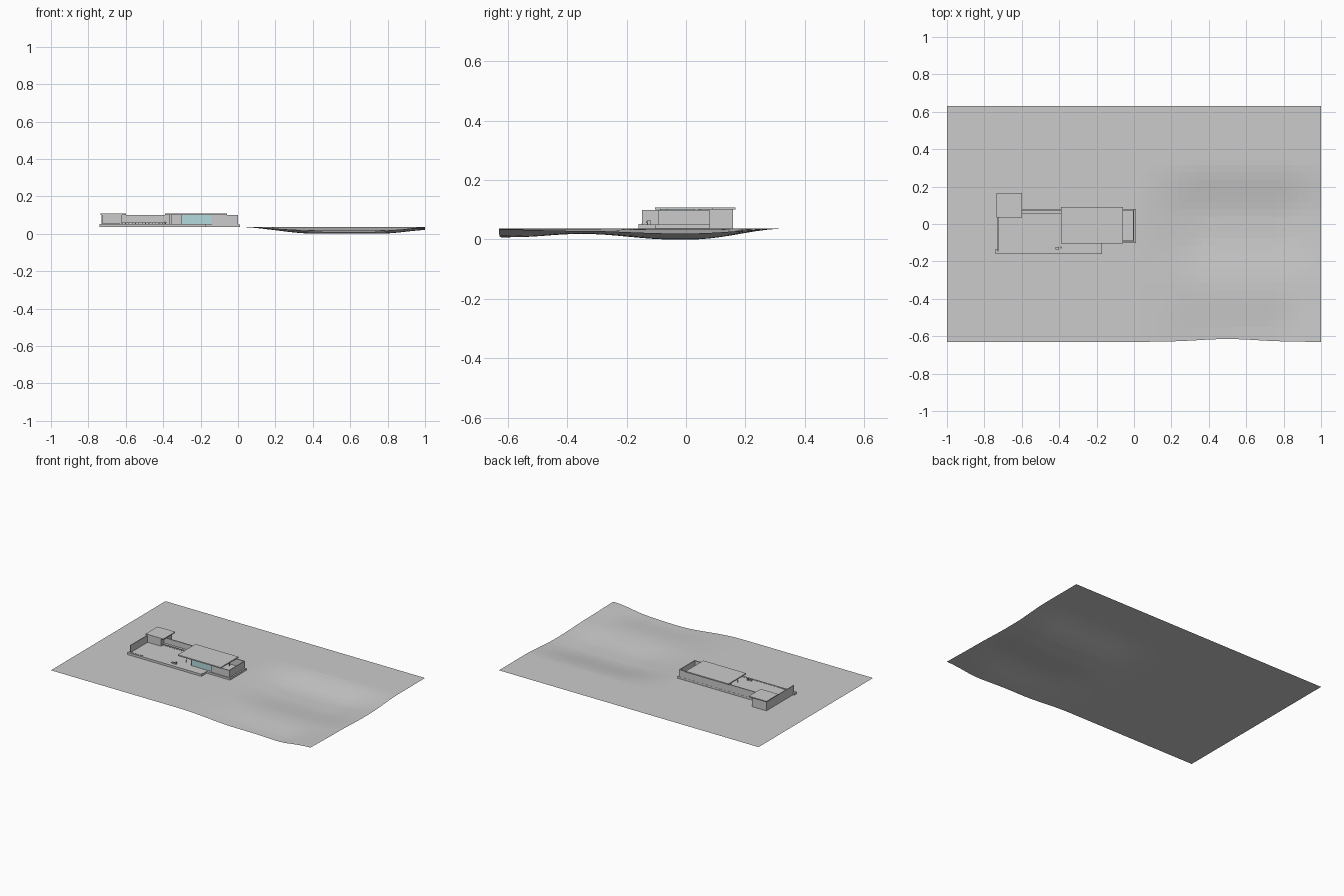
import bpy, bmesh, math

if "Cube" in bpy.data.objects:
    bpy.data.objects.remove(bpy.data.objects["Cube"])

GROUND = 0.037
FLOOR = 0.050
WALL_TOP = 0.099


def box(name, x0, x1, y0, y1, z0, z1, mat=None):
    me = bpy.data.meshes.new(name)
    bm = bmesh.new()
    bmesh.ops.create_cube(bm, size=1)
    for v in bm.verts:
        v.co.x = x0 if v.co.x < 0 else x1
        v.co.y = y0 if v.co.y < 0 else y1
        v.co.z = z0 if v.co.z < 0 else z1
    bm.to_mesh(me)
    bm.free()
    ob = bpy.data.objects.new(name, me)
    bpy.context.collection.objects.link(ob)
    if mat:
        me.materials.append(mat)
    return ob


def wall(name, x0, x1, y0, y1, top=WALL_TOP):
    return box(name, x0, x1, y0, y1, FLOOR, top)


def smooth(a, b, t):
    t = max(0, min(1, (t - a) / (b - a)))
    return t * t * (3 - 2 * t)


# terrain sheet: flat ground with a valley, a low ridge and a second hollow
def depth(x, y):
    side = smooth(-0.02, 0.42, x) * (1 - 0.6 * smooth(0.75, 1.05, x))
    valley = smooth(0.34, 0.02, y) if y > 0 else 1 - 0.5 * smooth(-0.05, -0.34, y)
    main = valley * side
    front = 0.3 * smooth(-0.36, -0.58, y) * smooth(0.1, 0.5, x) * (1 - smooth(0.7, 1.0, x))
    rim = 1 - 0.6 * smooth(-0.35, -0.63, y) * smooth(0.75, 1.0, x)
    return GROUND * min(1, main * rim + front)


me = bpy.data.meshes.new("terrain")
bm = bmesh.new()
bmesh.ops.create_grid(bm, x_segments=50, y_segments=32, size=1)
for v in bm.verts:
    v.co.y *= 0.63
    if v.co.y < -0.6:
        v.co.y += 0.015 * math.exp(-((v.co.x - 0.5) / 0.22) ** 2)
    v.co.z = GROUND - depth(v.co.x, v.co.y)
bm.to_mesh(me)
bm.free()
bpy.context.collection.objects.link(bpy.data.objects.new("terrain", me))

# podium
box("terrace_podium", -0.73, -0.17, -0.15, 0.08, GROUND, FLOOR)
box("podium_front_edge", -0.74, -0.17, -0.16, -0.15, GROUND, FLOOR + 0.002)
box("podium_corner", -0.74, -0.73, -0.15, -0.135, GROUND, FLOOR + 0.002)
box("main_podium", -0.17, 0.01, -0.102, 0.08, GROUND, FLOOR)
box("small_house_podium", -0.73, -0.62, 0.08, 0.158, GROUND, FLOOR)

# terrace walls and bench
wall("left_wall", -0.73, -0.724, -0.148, 0.158)
box("terrace_ledge", -0.724, -0.63, -0.150, -0.146, FLOOR, FLOOR + 0.004)
wall("back_wall", -0.62, 0.0, 0.072, 0.079)
box("bench_seat", -0.63, -0.38, 0.055, 0.072, 0.058, 0.061)
for i in range(14):
    x = -0.622 + i * 0.018
    box("bench_leg", x, x + 0.004, 0.057, 0.070, FLOOR, 0.058)

# small house
wall("small_house_front", -0.724, -0.62, 0.04, 0.046, 0.102)
wall("small_house_back", -0.73, -0.62, 0.152, 0.158, 0.102)
wall("small_house_right", -0.626, -0.62, 0.04, 0.158, 0.102)
box("small_roof", -0.736, -0.60, 0.035, 0.166, 0.101, 0.108)

# main hall walls
wall("right_wall", -0.006, 0.0, -0.095, 0.079)
wall("front_right_wall", -0.14, 0.0, -0.095, -0.089)
wall("inner_wall", -0.29, -0.21, -0.01, -0.005)
wall("left_hall_wall", -0.37, -0.30, 0.03, 0.035)
box("main_roof", -0.39, -0.06, -0.105, 0.09, 0.100, 0.108)

# slim columns
for i in range(4):
    for y in (-0.065, 0.045):
        x = -0.355 + i * 0.085
        wall("column", x, x + 0.003, y, y + 0.003, 0.1)

# glazing with frames
glass = bpy.data.materials.new("glass")
glass.diffuse_color = (0.45, 0.72, 0.74, 1)
glass.use_nodes = True
glass.node_tree.nodes["Principled BSDF"].inputs["Base Color"].default_value = glass.diffuse_color
box("front_glass", -0.30, -0.14, -0.087, -0.085, FLOOR, 0.1, glass)
box("side_glass", -0.301, -0.299, -0.085, 0.03, FLOOR, 0.1, glass)
for i in range(5):
    x = -0.30 + i * 0.04
    wall("glass_frame", x - 0.001, x + 0.001, -0.088, -0.084, 0.1)

# small bench and marker post on the terrace
box("terrace_seat", -0.42, -0.40, -0.135, -0.122, 0.056, 0.06)
box("terrace_seat_base", -0.416, -0.404, -0.131, -0.126, FLOOR, 0.056)
box("terrace_post", -0.393, -0.387, -0.13, -0.12, FLOOR, 0.066)
